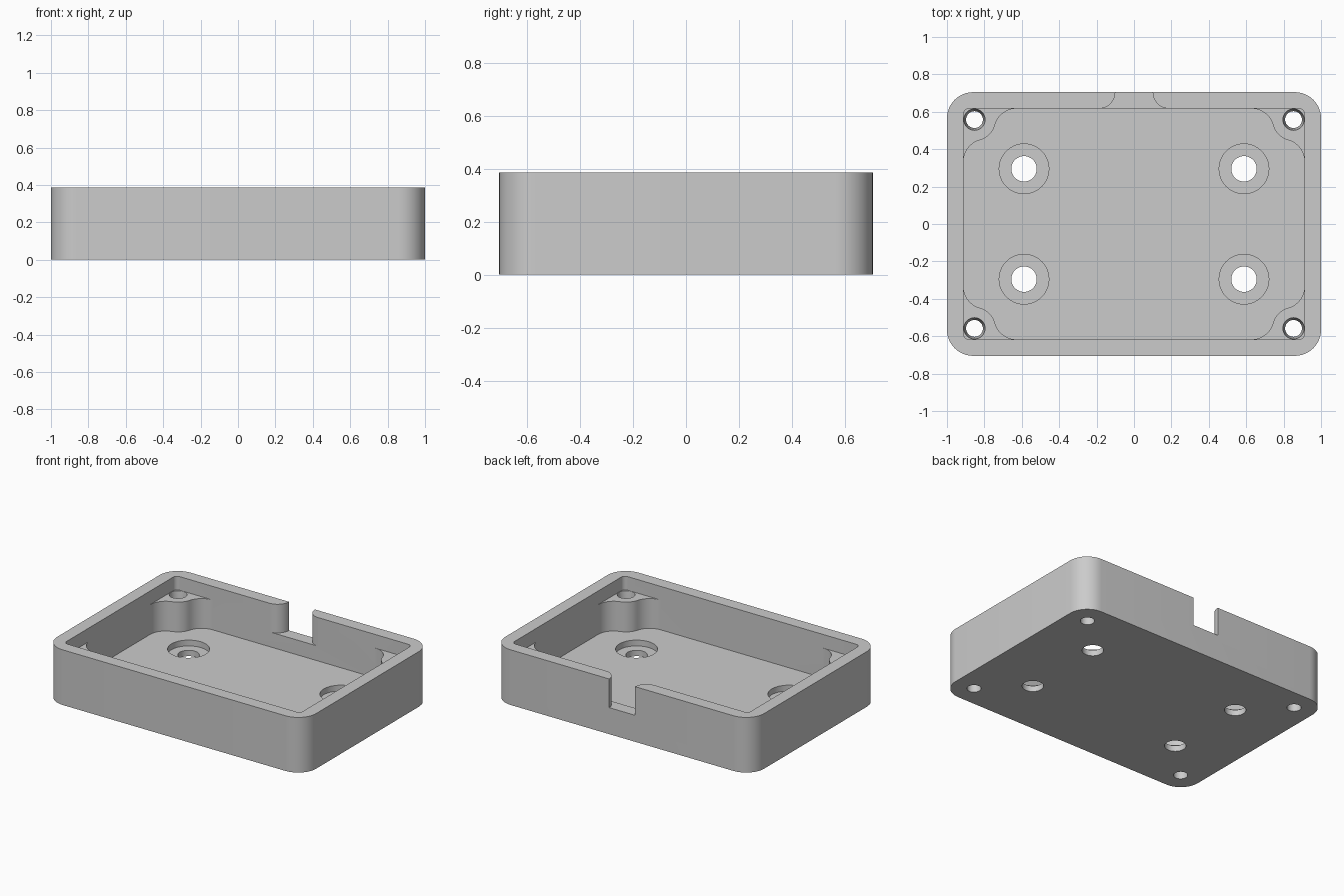
import bpy, bmesh, math

cube = bpy.data.objects.get("Cube")
if cube:
    bpy.data.objects.remove(cube, do_unlink=True)

HALF_X, HALF_Y, HEIGHT = 1.0, 0.705, 0.385
WALL, FLOOR, BOSS_TOP, NOTCH_Z = 0.088, 0.082, 0.29, 0.185
IN_X, IN_Y = HALF_X - WALL, HALF_Y - WALL
BOSS_X, BOSS_Y, BOSS_R, FILLET = 0.853, 0.558, 0.113, 0.12
ABOVE, BELOW = HEIGHT + 0.2, -0.1

grey = bpy.data.materials.new("plain grey")
grey.use_nodes = True
colour = (0.6, 0.6, 0.6, 1)
grey.diffuse_color = colour
grey.node_tree.nodes["Principled BSDF"].inputs["Base Color"].default_value = colour


def arc(cx, cy, r, start, end, n=12):
    """Points along an arc, angles in radians."""
    angles = [start + (end - start) * i / n for i in range(n + 1)]
    return [(cx + r * math.cos(a), cy + r * math.sin(a)) for a in angles]


def four_way(quarter):
    """Mirror a first-quadrant outline into a closed, counter-clockwise loop."""
    back = quarter[::-1]
    return (quarter + [(-x, y) for x, y in back]
            + [(-x, -y) for x, y in quarter] + [(x, -y) for x, y in back])


def rounded_box(hx, hy, r):
    return four_way(arc(hx - r, hy - r, r, 0, math.pi / 2))


def make_object(name, bm):
    bmesh.ops.recalc_face_normals(bm, faces=bm.faces)
    mesh = bpy.data.meshes.new(name)
    bm.to_mesh(mesh)
    bm.free()
    obj = bpy.data.objects.new(name, mesh)
    bpy.context.collection.objects.link(obj)
    mesh.materials.append(grey)
    return obj


def prism(name, outline, z0, z1):
    bm = bmesh.new()
    low = [bm.verts.new((x, y, z0)) for x, y in outline]
    face = bm.faces.new(low)
    new = bmesh.ops.extrude_face_region(bm, geom=[face])["geom"]
    for v in new:
        if isinstance(v, bmesh.types.BMVert):
            v.co.z = z1
    return make_object(name, bm)


def lathe(name, cx, cy, profile, sides=40):
    """Solid of stacked circles, given as (radius, height) pairs."""
    bm = bmesh.new()
    rings = []
    for r, z in profile:
        pts = arc(cx, cy, r, 0, 2 * math.pi, sides)[:-1]
        rings.append([bm.verts.new((x, y, z)) for x, y in pts])
    for a, b in zip(rings, rings[1:]):
        for i in range(sides):
            j = (i + 1) % sides
            bm.faces.new((a[i], a[j], b[j], b[i]))
    bm.faces.new(rings[0][::-1])
    bm.faces.new(rings[-1])
    return make_object(name, bm)


# Outer tray block
tray = prism("enclosure_tray", rounded_box(HALF_X, HALF_Y, 0.14), 0, HEIGHT)

# Deep pocket, leaving a filleted boss in each corner
ax, by = IN_X - FILLET, IN_Y - FILLET
reach = BOSS_R + FILLET
ay = BOSS_Y - math.sqrt(reach ** 2 - (BOSS_X - ax) ** 2)
bx = BOSS_X - math.sqrt(reach ** 2 - (BOSS_Y - by) ** 2)
to_a = math.atan2(BOSS_Y - ay, BOSS_X - ax)
to_b = math.atan2(BOSS_Y - by, BOSS_X - bx)
corner = (arc(ax, ay, FILLET, 0, to_a)
          + arc(BOSS_X, BOSS_Y, BOSS_R, math.pi + to_a, math.pi + to_b)[1:-1]
          + arc(bx, by, FILLET, to_b, math.pi / 2))
cutters = [prism("pocket_cutter", four_way(corner), FLOOR, ABOVE)]

# Shallow recess above the bosses
cutters.append(prism("recess_cutter", rounded_box(IN_X, IN_Y, 0.03), BOSS_TOP, ABOVE))

# Cable notch in the back wall with rounded inner corners
side = [(0.1, HALF_Y + 0.1)] + arc(0.1 + WALL, HALF_Y, WALL, math.pi, 1.5 * math.pi)
side.append((0.1 + WALL, IN_Y - 0.03))
notch = side + [(-x, y) for x, y in side[::-1]]
cutters.append(prism("notch_cutter", notch, NOTCH_Z, ABOVE))

# Counterbored floor holes and tapered corner screw holes
for sx in (-1, 1):
    for sy in (-1, 1):
        cutters.append(lathe("floor_hole_cutter", sx * 0.588, sy * 0.295,
                             [(0.068, BELOW), (0.068, 0.041), (0.133, 0.041), (0.133, 0.15)]))
        cutters.append(lathe("screw_hole_cutter", sx * BOSS_X, sy * BOSS_Y,
                             [(0.045, BELOW), (0.045, 0.18), (0.057, BOSS_TOP), (0.057, 0.34)]))

for cutter in cutters:
    cutter.hide_render = True
    cut = tray.modifiers.new(cutter.name, "BOOLEAN")
    cut.operation, cut.solver, cut.object = "DIFFERENCE", "EXACT", cutter

# Bake the cuts and remove the cutters
graph = bpy.context.evaluated_depsgraph_get()
baked = bpy.data.meshes.new_from_object(tray.evaluated_get(graph))
tray.modifiers.clear()
tray.data = baked
for cutter in cutters:
    bpy.data.objects.remove(cutter, do_unlink=True)

bpy.ops.object.select_all(action="DESELECT")
tray.select_set(True)
bpy.context.view_layer.objects.active = tray
bpy.ops.object.shade_smooth_by_angle(angle=math.radians(30))
